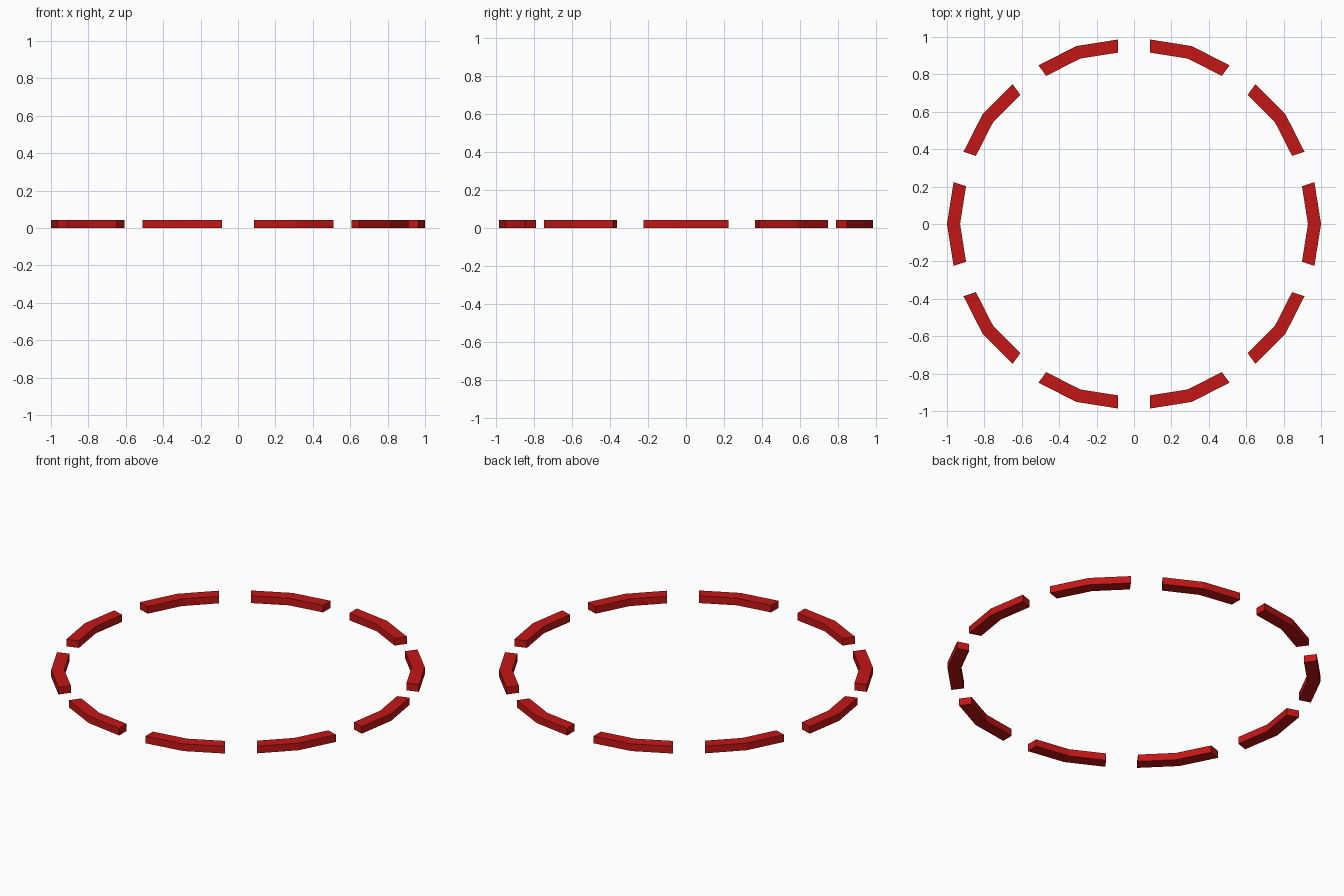
import bpy, bmesh
from math import radians, sin, cos, tan
from mathutils import Matrix

if "Cube" in bpy.data.objects:
    bpy.data.objects.remove(bpy.data.objects["Cube"])

COUNT = 10          # segments around the ring
OUTER, INNER = 1.0, 0.93
HEIGHT = 0.042
HALF_GAP = 0.0855   # half width of the parallel-sided gaps

red = bpy.data.materials.new("red")
red.diffuse_color = (0.55, 0.008, 0.008, 1)
red.use_nodes = True
red.node_tree.nodes["Principled BSDF"].inputs["Base Color"].default_value = red.diffuse_color


def end_point(radius, side):
    """Where a straight ring edge meets the gap beside the segment."""
    a = radians(18)
    along = radius - HALF_GAP * tan(a / 2)
    x = along * cos(a) + HALF_GAP * sin(a)
    y = along * sin(a) - HALF_GAP * cos(a)
    return (x, side * y, 0)


# One bent segment: outer edge then inner edge, extruded upward
def ring_segment(index):
    outline = [end_point(OUTER, -1), (OUTER, 0, 0), end_point(OUTER, 1),
               end_point(INNER, 1), (INNER, 0, 0), end_point(INNER, -1)]
    bm = bmesh.new()
    v = [bm.verts.new(p) for p in outline]
    faces = [bm.faces.new((v[0], v[1], v[4], v[5])),
             bm.faces.new((v[1], v[2], v[3], v[4]))]
    ext = bmesh.ops.extrude_face_region(bm, geom=faces, use_keep_orig=True)
    top = [g for g in ext["geom"] if isinstance(g, bmesh.types.BMVert)]
    bmesh.ops.translate(bm, verts=top, vec=(0, 0, HEIGHT))
    bmesh.ops.recalc_face_normals(bm, faces=bm.faces)
    bm.transform(Matrix.Rotation(radians(360 / COUNT * index), 4, 'Z'))
    mesh = bpy.data.meshes.new("ring_segment")
    bm.to_mesh(mesh)
    bm.free()
    mesh.materials.append(red)
    obj = bpy.data.objects.new(f"ring_segment_{index + 1}", mesh)
    bpy.context.collection.objects.link(obj)


# Full dashed ring
for i in range(COUNT):
    ring_segment(i)
